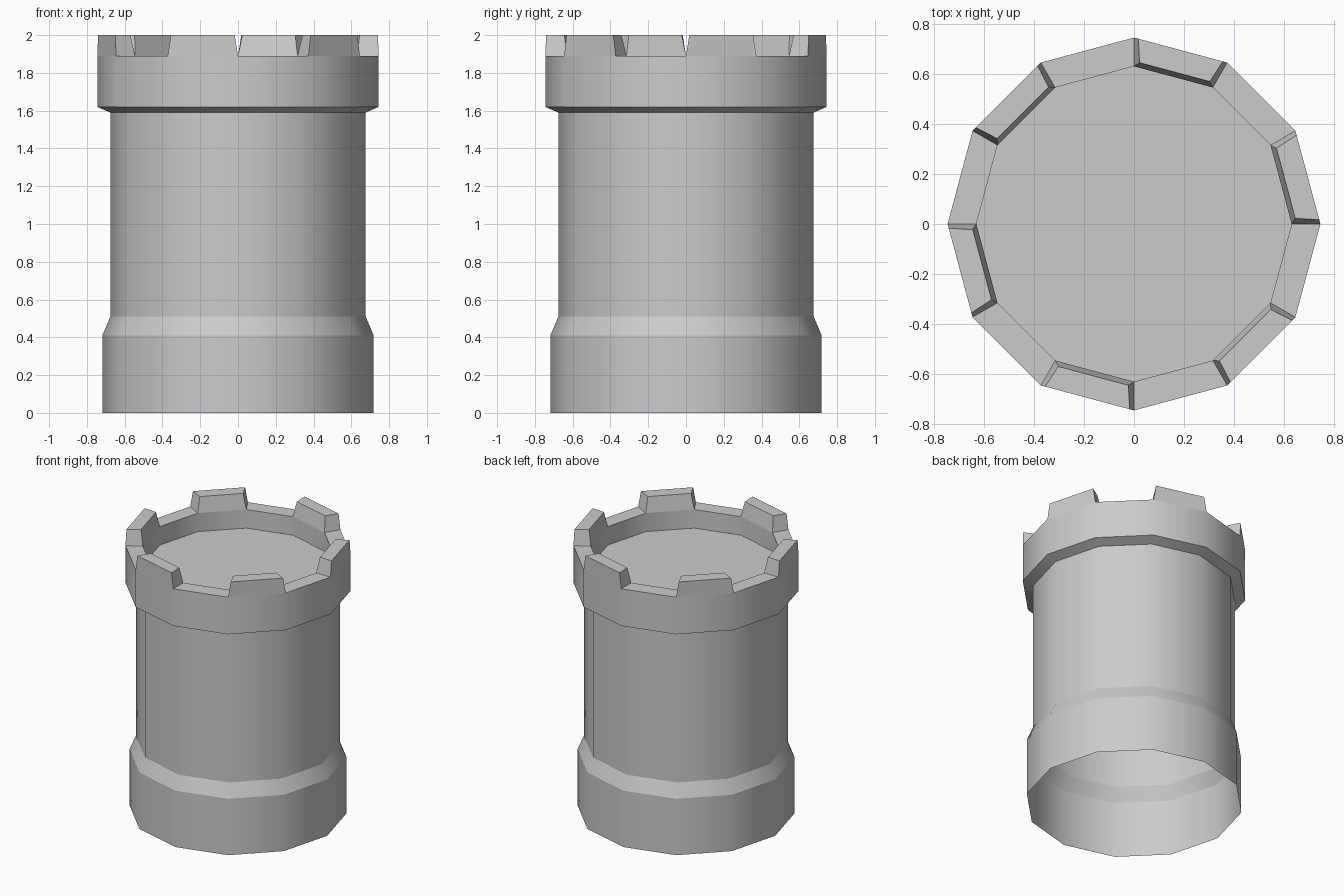
import bpy, bmesh, math
from mathutils import Vector

if "Cube" in bpy.data.objects:
    bpy.data.objects.remove(bpy.data.objects["Cube"])

SIDES = 12
stone = bpy.data.materials.new("grey stone")
stone.diffuse_color = (0.6, 0.6, 0.6, 1)
stone.use_nodes = True
stone.node_tree.nodes["Principled BSDF"].inputs["Base Color"].default_value = stone.diffuse_color

bm = bmesh.new()


def ring(radius, z):
    step = 2 * math.pi / SIDES
    return [bm.verts.new((radius * math.cos(i * step), radius * math.sin(i * step), z))
            for i in range(SIDES)]


# Wall profile (radius, height): open foot, sloped plinth, shaft, overhanging rim, inner wall
profile = [(0.718, 0), (0.718, 0.41), (0.676, 0.51), (0.676, 1.59),
           (0.745, 1.62), (0.745, 1.89), (0.63, 1.89), (0.63, 1.755)]
rings = [ring(r, z) for r, z in profile]
rim_tops = []
for k, (low, high) in enumerate(zip(rings, rings[1:])):
    for i in range(SIDES):
        j = (i + 1) % SIDES
        face = bm.faces.new((low[i], low[j], high[j], high[i]))
        if k == 5:
            rim_tops.append(face)

# Platform inside the rim
bm.faces.new(rings[-1])

# Merlons: every other rim segment raised, tapered at the ends and on the inside
for face in rim_tops[::2]:
    base = list(face.verts)  # outer a, outer b, inner b, inner a
    along = (base[1].co - base[0].co).normalized()
    outward = Vector((along.y, -along.x, 0))
    top = []
    for n, v in enumerate(base):
        shift = along * (0.018 if n in (0, 3) else -0.018)
        if n > 1:
            shift = shift + outward * 0.02
        top.append(bm.verts.new(v.co + shift + Vector((0, 0, 0.11))))
    bm.faces.remove(face)
    for n in range(4):
        m = (n + 1) % 4
        bm.faces.new((base[n], base[m], top[m], top[n]))
    bm.faces.new(top)

# Smooth around the tower, crisp on every horizontal ring
bm.normal_update()
for f in bm.faces:
    f.smooth = True
for e in bm.edges:
    level = abs(e.verts[0].co.z - e.verts[1].co.z) < 1e-4
    e.smooth = (not level and len(e.link_faces) == 2
                and e.calc_face_angle(0) < math.radians(32))

mesh = bpy.data.meshes.new("castle_tower")
bm.to_mesh(mesh)
bm.free()
mesh.materials.append(stone)
tower = bpy.data.objects.new("castle_tower", mesh)
bpy.context.collection.objects.link(tower)
